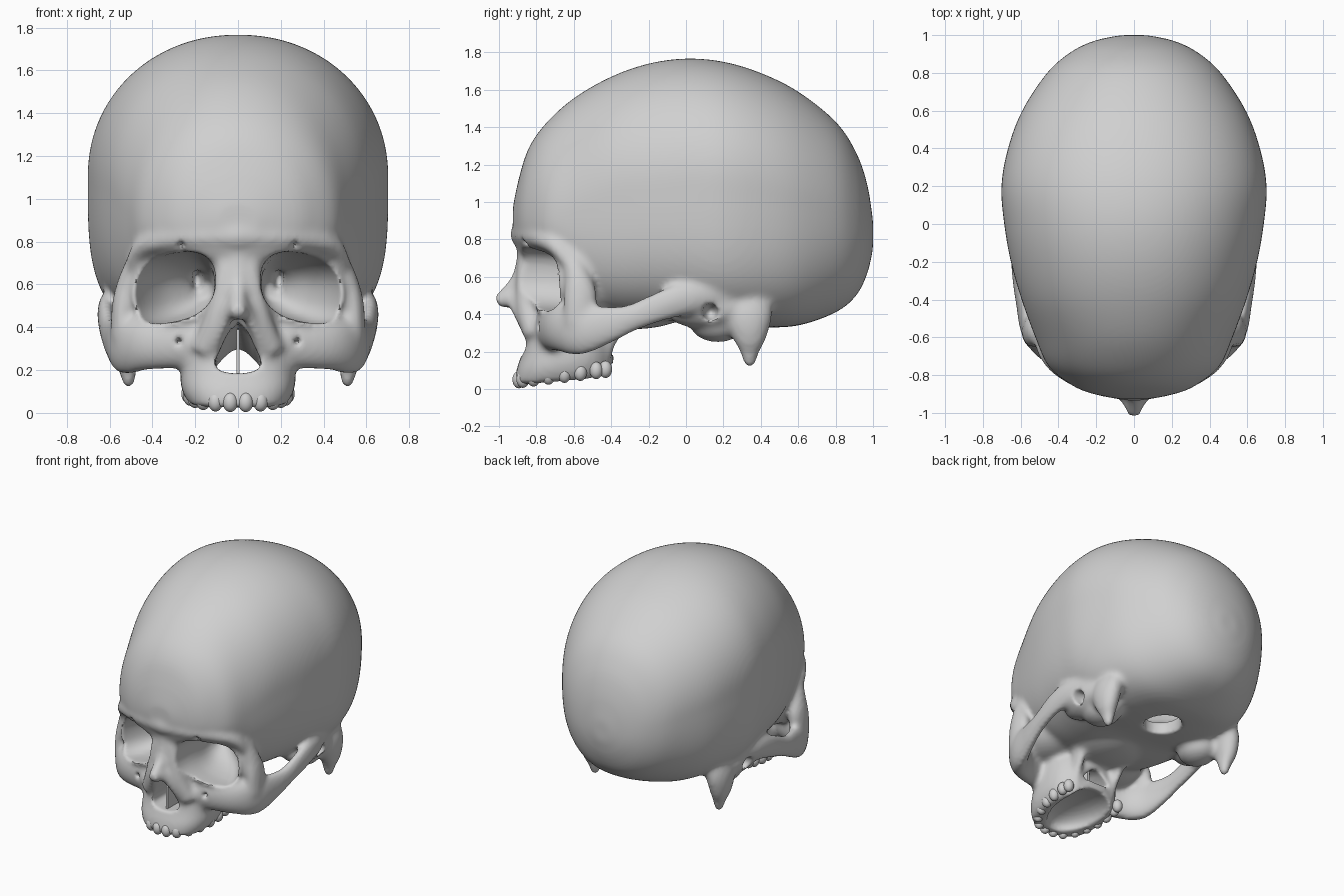
import bpy, bmesh, math
from mathutils import Vector, Matrix

if "Cube" in bpy.data.objects:
    bpy.data.objects.remove(bpy.data.objects["Cube"], do_unlink=True)

bone = bpy.data.materials.new("bone_grey")
bone.use_nodes = True
GREY = (0.63, 0.63, 0.63, 1)
bone.diffuse_color = GREY
for node in bone.node_tree.nodes:
    if node.type == 'BSDF_PRINCIPLED':
        node.inputs["Base Color"].default_value = GREY


# ---------- helpers ----------
def spline(pts, steps=6):
    """Smooth curve through tuples of any length."""
    out = []
    for i in range(len(pts) - 1):
        quad = (pts[max(i - 1, 0)], pts[i], pts[i + 1], pts[min(i + 2, len(pts) - 1)])
        for s in range(steps):
            t = s / steps
            out.append(tuple(
                0.5 * (2 * b + (c - a) * t + (2 * a - 5 * b + 4 * c - d) * t * t
                       + (3 * b - a - 3 * c + d) * t ** 3)
                for a, b, c, d in zip(*quad)))
    return out + [tuple(pts[-1])]


def ring(c, u, v, n=2, low=None, n_low=None, count=32):
    """Superellipse outline; its lower half may differ."""
    c, u, v = Vector(c), Vector(u), Vector(v)
    pts = []
    for i in range(count):
        a = math.tau * i / count
        ca, sa = math.cos(a), math.sin(a)
        down = sa < 0 and low is not None
        e = 2 / (n_low if down else n)
        side = Vector(low) if down else v
        pts.append(c + u * math.copysign(abs(ca) ** e, ca) + side * math.copysign(abs(sa) ** e, sa))
    return pts


def loft(bm, rings):
    rows = [[bm.verts.new(p) for p in r] for r in rings]
    n = len(rows[0])
    for a, b in zip(rows, rows[1:]):
        for i in range(n):
            j = (i + 1) % n
            bm.faces.new((a[i], a[j], b[j], b[i]))
    bm.faces.new(rows[0][::-1])
    bm.faces.new(rows[-1])


def tube(bm, pts, ref):
    """Elliptic tube; points are x, y, z, side radius, radius towards ref."""
    path = spline(pts)
    rings = []
    for i, p in enumerate(path):
        t = Vector(path[min(i + 1, len(path) - 1)][:3]) - Vector(path[max(i - 1, 0)][:3])
        t.normalize()
        s = t.cross(Vector(ref)).normalized()
        rings.append(ring(p[:3], s * p[3], s.cross(t) * p[4], count=20))
    loft(bm, rings)


def blob(bm, c, r):
    bmesh.ops.create_uvsphere(bm, u_segments=24, v_segments=16, radius=1,
                              matrix=Matrix.Translation(c) @ Matrix.Diagonal((*r, 1)))


def mirror(bm):
    geom = bm.verts[:] + bm.edges[:] + bm.faces[:]
    copy = bmesh.ops.duplicate(bm, geom=geom)["geom"]
    verts = [g for g in copy if isinstance(g, bmesh.types.BMVert)]
    bmesh.ops.scale(bm, vec=(-1, 1, 1), verts=verts)


def make(name, bm):
    bmesh.ops.recalc_face_normals(bm, faces=bm.faces[:])
    mesh = bpy.data.meshes.new(name)
    bm.to_mesh(mesh)
    bm.free()
    obj = bpy.data.objects.new(name, mesh)
    bpy.context.scene.collection.objects.link(obj)
    return obj


def remesh(obj, voxel, rounds):
    m = obj.modifiers.new("fuse", 'REMESH')
    m.mode, m.voxel_size, m.use_smooth_shade = 'VOXEL', voxel, True
    if rounds:
        s = obj.modifiers.new("soften", 'SMOOTH')
        s.factor, s.iterations = 0.5, rounds


def bake(obj):
    bpy.context.view_layer.update()
    dg = bpy.context.evaluated_depsgraph_get()
    mesh = bpy.data.meshes.new_from_object(obj.evaluated_get(dg))
    obj.modifiers.clear()
    obj.data = mesh


def finish(obj):
    obj.data.materials.clear()
    obj.data.materials.append(bone)
    bpy.ops.object.select_all(action='DESELECT')
    obj.select_set(True)
    bpy.context.view_layer.objects.active = obj
    bpy.ops.object.shade_smooth_by_angle(angle=math.radians(50))


Y, Z = (0, 1, 0), (0, 0, 1)

# ---------- paired bones ----------
bm = bmesh.new()
# cheekbone and arch
tube(bm, [(.2, -.74, .33, .07, .12), (.42, -.675, .325, .075, .125), (.53, -.57, .32, .065, .14),
          (.58, -.42, .345, .045, .105), (.605, -.28, .385, .04, .075), (.615, -.1, .455, .042, .085),
          (.585, .05, .49, .06, .09), (.52, .25, .5, .06, .08)], Z)
# outer rim of the eye socket
tube(bm, [(.54, -.575, .34, .055, .08), (.535, -.565, .5, .055, .09),
          (.51, -.585, .62, .05, .065), (.465, -.62, .73, .045, .06)], Y)
# brow ridge
tube(bm, [(-.02, -.885, .825, .06, .06), (.2, -.845, .82, .06, .055), (.36, -.77, .805, .06, .055),
          (.445, -.695, .765, .055, .05), (.485, -.625, .68, .045, .045)], Z)
# side of the nose, down the edge of the nasal opening
tube(bm, [(.05, -.83, .74, .05, .06), (.07, -.84, .58, .055, .07),
          (.105, -.835, .42, .06, .07), (.16, -.805, .28, .065, .06)], Y)
tube(bm, [(.03, -.93, .5, .03, .05), (.065, -.885, .42, .03, .05), (.12, -.835, .3, .03, .04)], Y)
# mastoid
tube(bm, [(.46, .31, .56, .07, .14), (.515, .33, .4, .08, .135), (.525, .34, .28, .065, .095),
          (.515, .34, .2, .043, .055), (.51, .34, .12, .027, .027)], Y)
blob(bm, (.27, -.60, .56), (.235, .27, .2))     # eye socket shell
blob(bm, (.48, .12, .43), (.13, .24, .11))      # ear region
blob(bm, (.42, .17, .35), (.13, .15, .1))       # jaw joint base
tube(bm, [(.15, -.45, .12, .025, .04), (.16, -.42, .25, .03, .05), (.17, -.35, .42, .04, .08)], Y)
mirror(bm)

# ---------- braincase: y, top, bottom, half width, widest height, lower squareness ----------
stations = [(-.925, .98, .82, .1, .9, 2), (-.89, 1.14, .72, .25, .9, 2), (-.84, 1.29, .68, .35, .9, 2.1),
            (-.75, 1.42, .62, .455, .9, 2.2), (-.6, 1.555, .43, .522, .95, 2.7), (-.4, 1.67, .38, .595, 1.05, 3.2),
            (-.2, 1.74, .36, .652, 1.08, 3.2), (0, 1.767, .36, .687, 1.1, 3.4), (.2, 1.75, .34, .702, 1.1, 3.5),
            (.4, 1.69, .33, .667, 1.08, 3.3), (.6, 1.59, .34, .592, 1.02, 2.9), (.8, 1.43, .41, .46, .95, 2.4),
            (.91, 1.265, .5, .335, .88, 2.2), (.97, 1.09, .62, .21, .83, 2), (1, .9, .75, .07, .82, 2)]
loft(bm, [ring((0, y, mid), (w, 0, 0), (0, 0, top - mid), 2.1, (0, 0, mid - bot), n, 96)
          for y, top, bot, w, mid, n in spline(stations)])

# ---------- upper jaw: height, front, back, half width ----------
jaw = [(.022, -.915, -.4, .23), (.1, -.908, -.39, .265), (.2, -.875, -.385, .27),
       (.32, -.855, -.4, .26), (.48, -.84, -.45, .23), (.72, -.8, -.5, .14)]
rows = []
for z, front, back, w in spline(jaw, 4):
    outline = ring((0, (front + back) / 2, z), (w, 0, 0), (0, (back - front) / 2, 0), 2.6)
    for p in outline:
        p.z += max(0, .3 - z) * .3 * (p.y - front)
    rows.append(outline)
loft(bm, rows)

# nose bridge and skull base
tube(bm, [(0, -.84, .8, .07, .06), (0, -.85, .68, .06, .06), (0, -.865, .6, .055, .065),
          (0, -.893, .54, .05, .07), (0, -.945, .495, .045, .062), (0, -.985, .475, .042, .048),
          (0, -1.01, .46, .035, .035)], Y)
blob(bm, (0, -.28, .45), (.28, .32, .13))
skull = make("skull", bm)

# ---------- openings ----------
bm = bmesh.new()
# eye sockets: depth, centre x, centre z, half width, half height
sockets = [(-1.08, .31, .585, .205, .16), (-.8, .31, .585, .205, .16), (-.64, .285, .575, .175, .15),
           (-.5, .23, .57, .125, .11), (-.39, .16, .57, .04, .04)]
loft(bm, [ring((x, y, z), (rx, 0, -.17 * rx), (0, 0, rz), 2.5)
          for y, x, z, rx, rz in spline(sockets)])
blob(bm, (.19, -.42, .62), (.025, .12, .06))     # socket fissure
blob(bm, (.62, .13, .41), (.13, .045, .05))      # ear canal
blob(bm, (.275, -.78, .335), (.021, .06, .021))  # cheek nerve hole
blob(bm, (.265, -.88, .785), (.021, .06, .021))  # brow nerve hole
mirror(bm)
# nasal passage
pear = [(0, .455), (.045, .4), (.075, .33), (.108, .25), (.1, .205), (.05, .188)]
pear += [(0, .183)] + [(-x, z) for x, z in pear[:0:-1]]
loft(bm, [[Vector((x * s, y, .183 + (z - .183) * h)) for x, z in pear]
          for y, s, h in ((-1.08, 1, 1), (-.7, 1, .85), (-.4, 1, .42), (-.1, 1, .42))])
blob(bm, (0, -.56, .05), (.175, .29, .1))        # palate
blob(bm, (0, .3, .82), (.45, .5, .4))            # brain cavity
tube(bm, [(0, .3, .15, .12, .14), (0, .3, .4, .12, .14), (0, .3, .6, .12, .14)], Y)
openings = make("openings", bm)
openings.hide_render = True
remesh(openings, .012, 0)
bake(openings)

# ---------- fuse, carve, soften ----------
remesh(skull, .016, 8)
carve = skull.modifiers.new("carve", 'BOOLEAN')
carve.operation, carve.solver, carve.object = 'DIFFERENCE', 'EXACT', openings
remesh(skull, .014, 3)
bake(skull)
bpy.data.objects.remove(openings, do_unlink=True)
finish(skull)

# ---------- teeth ----------
bm = bmesh.new()
for x, y in spline([(.036, -.893), (.105, -.872), (.162, -.815), (.2, -.735),
                    (.222, -.65), (.23, -.565), (.227, -.48), (.215, -.43)], 1):
    blob(bm, (x, y, .05 + .12 * (y + .893)), (.035, .035, .046))
mirror(bm)
finish(make("upper_teeth", bm))

# ---------- nasal septum ----------
bm = bmesh.new()
bmesh.ops.create_cube(bm, size=1, matrix=Matrix.Translation((0, -.66, .28))
                      @ Matrix.Diagonal((.016, .36, .22, 1)))
finish(make("nasal_septum", bm))
